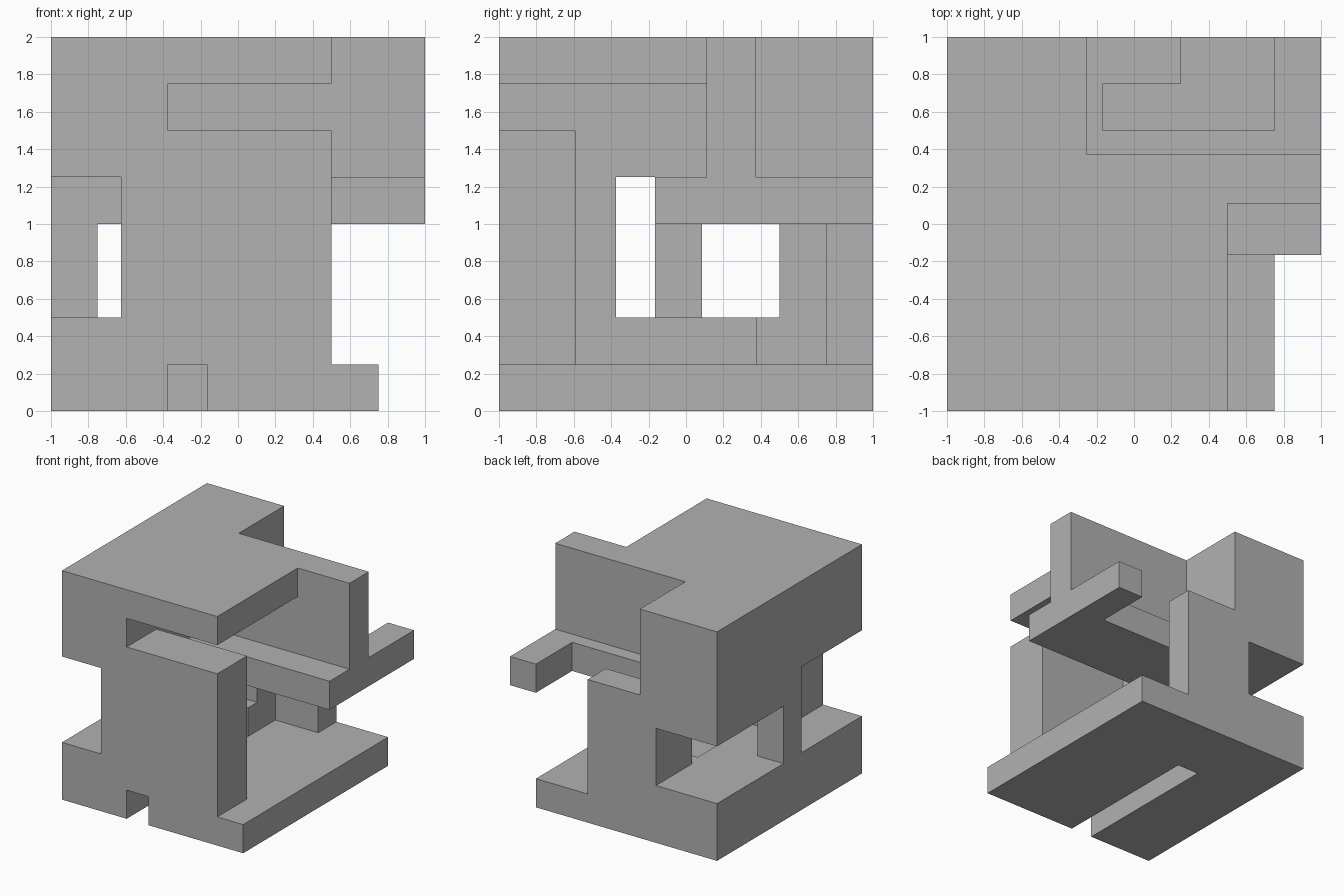
import bpy, bmesh
from itertools import product
from mathutils import Vector

cube = bpy.data.objects.get("Cube")
if cube:
    bpy.data.objects.remove(cube, do_unlink=True)

# Single flat grey
grey = bpy.data.materials.new("plain_grey")
grey.use_nodes = True
colour = (0.445, 0.445, 0.445, 1)
grey.diffuse_color = colour
grey.node_tree.nodes["Principled BSDF"].inputs["Base Color"].default_value = colour

# Shared levels
LOW, MID, SHELF, DECK, SLAB, TOP = 0.25, 0.5, 1, 1.25, 1.75, 2
GROOVE_L, GROOVE_R = -0.375, -0.165     # sides of the floor slot
WALL_F, WALL_B = 0.11, 0.375            # faces of the upper cross wall

# Each part is a block: x range, y range, z range
parts = {
    "base_step":     ((-1, GROOVE_L), (-1, 1), (0, MID)),
    "base_plate":    ((GROOVE_R, 0.75), (-1, 1), (0, LOW)),
    "base_bridge":   ((GROOVE_L, GROOVE_R), (WALL_B, 1), (0, MID)),
    "front_wall":    ((-0.625, 0.5), (-1, -0.59), (LOW, 1.5)),
    "front_pier":    ((-0.625, GROOVE_L), (-1, -0.375), (MID, DECK)),
    "upper_body":    ((-1, GROOVE_L), (-1, 1), (DECK, TOP)),
    "top_slab":      ((-1, 0.5), (-1, WALL_F), (SLAB, TOP)),
    "upper_back":    ((-1, -0.255), (WALL_F, 1), (SHELF, TOP)),
    "cross_wall":    ((GROOVE_L, 1), (WALL_F, WALL_B), (DECK, TOP)),
    "shelf":         ((-1, 1), (GROOVE_R, 0.5), (SHELF, DECK)),
    "shelf_arm":     ((0.75, 1), (0.5, 1), (SHELF, DECK)),
    "back_pier":     ((-0.41, GROOVE_R), (0.5, 1), (MID, DECK)),
    "back_column":   ((-0.255, 0.25), (0.75, 1), (LOW, DECK)),
    "side_pillar":   ((-1, -0.75), (GROOVE_R, 0.085), (MID, SHELF)),
}


def merged_blocks(name, blocks, material):
    """Fuse blocks into one clean outer skin without inner faces."""
    cuts = [sorted({v for b in blocks for v in b[axis]}) for axis in range(3)]
    filled = set()
    for cell in product(*(range(len(c) - 1) for c in cuts)):
        mid = [(cuts[a][i] + cuts[a][i + 1]) / 2 for a, i in enumerate(cell)]
        if any(all(b[a][0] < mid[a] < b[a][1] for a in range(3)) for b in blocks):
            filled.add(cell)

    bm = bmesh.new()
    verts = {}

    def vert(index):
        if index not in verts:
            verts[index] = bm.verts.new([cuts[a][i] for a, i in enumerate(index)])
        return verts[index]

    for cell in filled:
        for axis, side in product(range(3), (0, 1)):
            near = list(cell)
            near[axis] += 1 if side else -1
            if tuple(near) in filled:
                continue
            u, v = (axis + 1) % 3, (axis + 2) % 3
            ring = []
            for du, dv in ((0, 0), (1, 0), (1, 1), (0, 1)):
                corner = list(cell)
                corner[axis] += side
                corner[u] += du
                corner[v] += dv
                ring.append(vert(tuple(corner)))
            bm.faces.new(ring if side else ring[::-1])

    bmesh.ops.dissolve_limit(bm, angle_limit=0.01, verts=bm.verts[:], edges=bm.edges[:])
    mesh = bpy.data.meshes.new(name)
    bm.to_mesh(mesh)
    bm.free()
    mesh.materials.append(material)
    obj = bpy.data.objects.new(name, mesh)
    bpy.context.scene.collection.objects.link(obj)
    return obj


merged_blocks("notched_block", list(parts.values()), grey)
